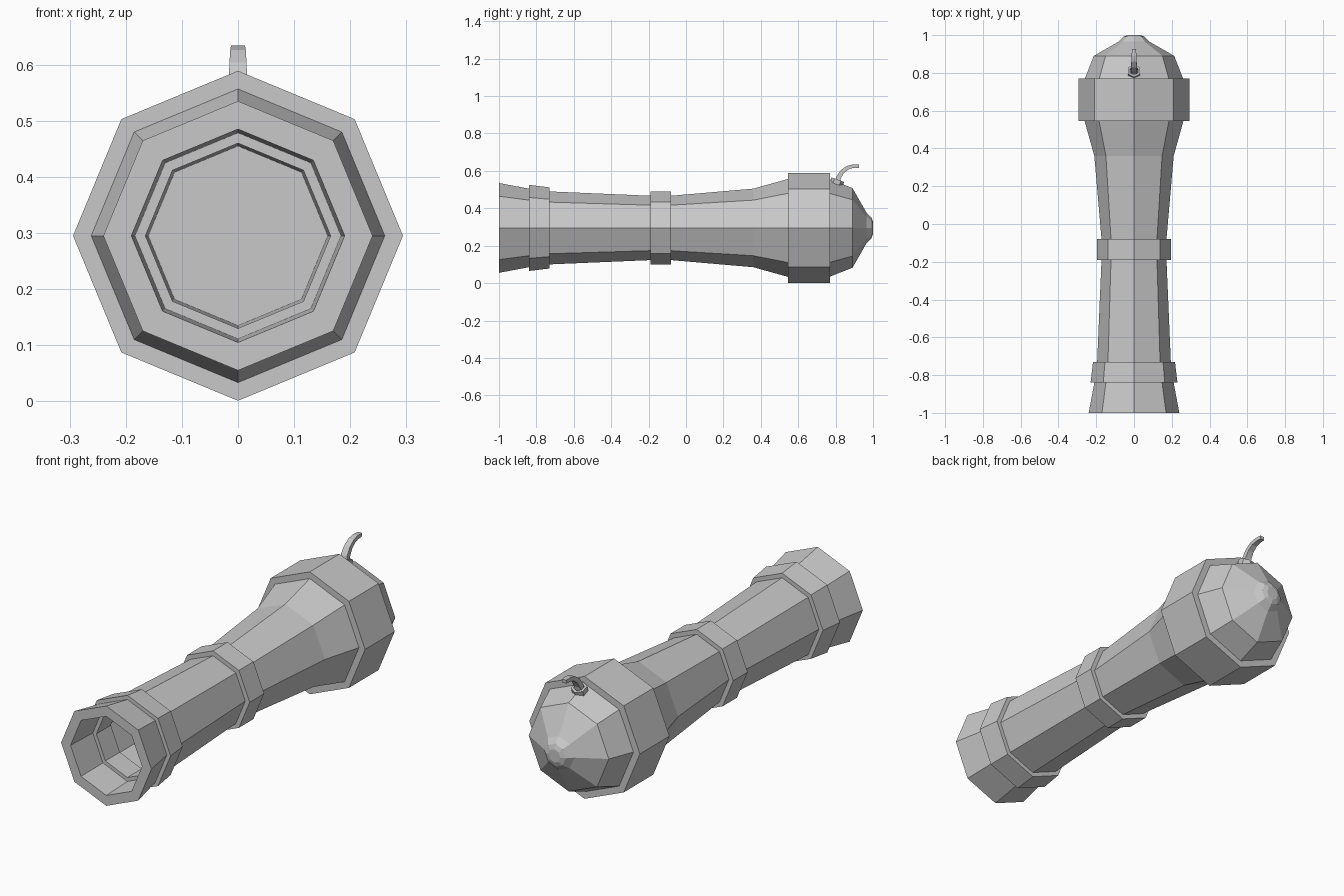
import bpy, bmesh
from math import cos, sin, pi, radians
from mathutils import Vector, Matrix

cube = bpy.data.objects.get("Cube")
if cube:
    bpy.data.objects.remove(cube)

AXIS_Z = 0.295  # height of the barrel axis

iron = bpy.data.materials.new("iron grey")
iron.use_nodes = True
iron.diffuse_color = (0.58, 0.58, 0.58, 1)
iron.node_tree.nodes["Principled BSDF"].inputs["Base Color"].default_value = iron.diffuse_color


def loft(name, rings, closed=False):
    """Skin a list of point rings; cap the ends, or join last to first."""
    bm = bmesh.new()
    loops = [[bm.verts.new(p) for p in ring] for ring in rings]
    pairs = list(zip(loops, loops[1:]))
    if closed:
        pairs.append((loops[-1], loops[0]))
    else:
        bm.faces.new(loops[0])
        bm.faces.new(loops[-1])
    for a, b in pairs:
        for i in range(len(a)):
            j = (i + 1) % len(a)
            bm.faces.new((a[i], a[j], b[j], b[i]))
    bmesh.ops.recalc_face_normals(bm, faces=bm.faces)
    mesh = bpy.data.meshes.new(name)
    bm.to_mesh(mesh)
    bm.free()
    mesh.materials.append(iron)
    obj = bpy.data.objects.new(name, mesh)
    bpy.context.collection.objects.link(obj)
    return obj


def octagon(y, r):
    return [Vector((r * cos(i * pi / 4), y, AXIS_Z + r * sin(i * pi / 4))) for i in range(8)]


def turned(name, profile, closed=False):
    return loft(name, [octagon(y, r) for y, r in profile], closed)


# Barrel: bore floor, muzzle lip, tapering tube, rounded breech and knob
turned("barrel", [
    (-0.25, 0.16), (-1.0, 0.19), (-1.0, 0.24), (-0.84, 0.21), (-0.73, 0.195),
    (-0.19, 0.172), (-0.08, 0.172), (0.36, 0.21), (0.55, 0.263), (0.77, 0.26),
    (0.89, 0.213), (0.965, 0.082), (0.992, 0.055), (1.0, 0.032)])

# Reinforcing bands
for name, y0, r0, y1, r1 in [("muzzle_band", -0.84, 0.23, -0.73, 0.217),
                             ("middle_band", -0.19, 0.195, -0.08, 0.195),
                             ("breech_band", 0.545, 0.294, 0.77, 0.294)]:
    turned(name, [(y0, 0.165), (y0, r0), (y1, r1), (y1, 0.165)], closed=True)

# Hexagonal fuse socket, tilted to lie on the breech
tilt = Matrix.Translation((0, 0.806, 0.538)) @ Matrix.Rotation(radians(-20), 4, 'X')
loft("fuse_socket", [
    [tilt @ Vector((r * sin(i * pi / 3), r * cos(i * pi / 3), h)) for i in range(6)]
    for r, h in [(0.036, -0.02), (0.036, 0.016), (0.024, 0.016), (0.024, -0.02)]], closed=True)

# Curved fuse: square section that narrows along its path
path = [Vector((0, y, z)) for y, z in
        [(0.806, 0.525), (0.816, 0.565), (0.836, 0.596), (0.864, 0.617), (0.893, 0.625), (0.926, 0.625)]]
rings = []
for i, p in enumerate(path):
    along = (path[min(i + 1, len(path) - 1)] - path[max(i - 1, 0)]).normalized()
    side = Vector((1, 0, 0))
    up = side.cross(along)
    w = 0.018 - 0.007 * i / (len(path) - 1)
    t = w * 0.75
    rings.append([p + side * w * a + up * t * b for a, b in [(1, 1), (-1, 1), (-1, -1), (1, -1)]])
loft("fuse", rings)
